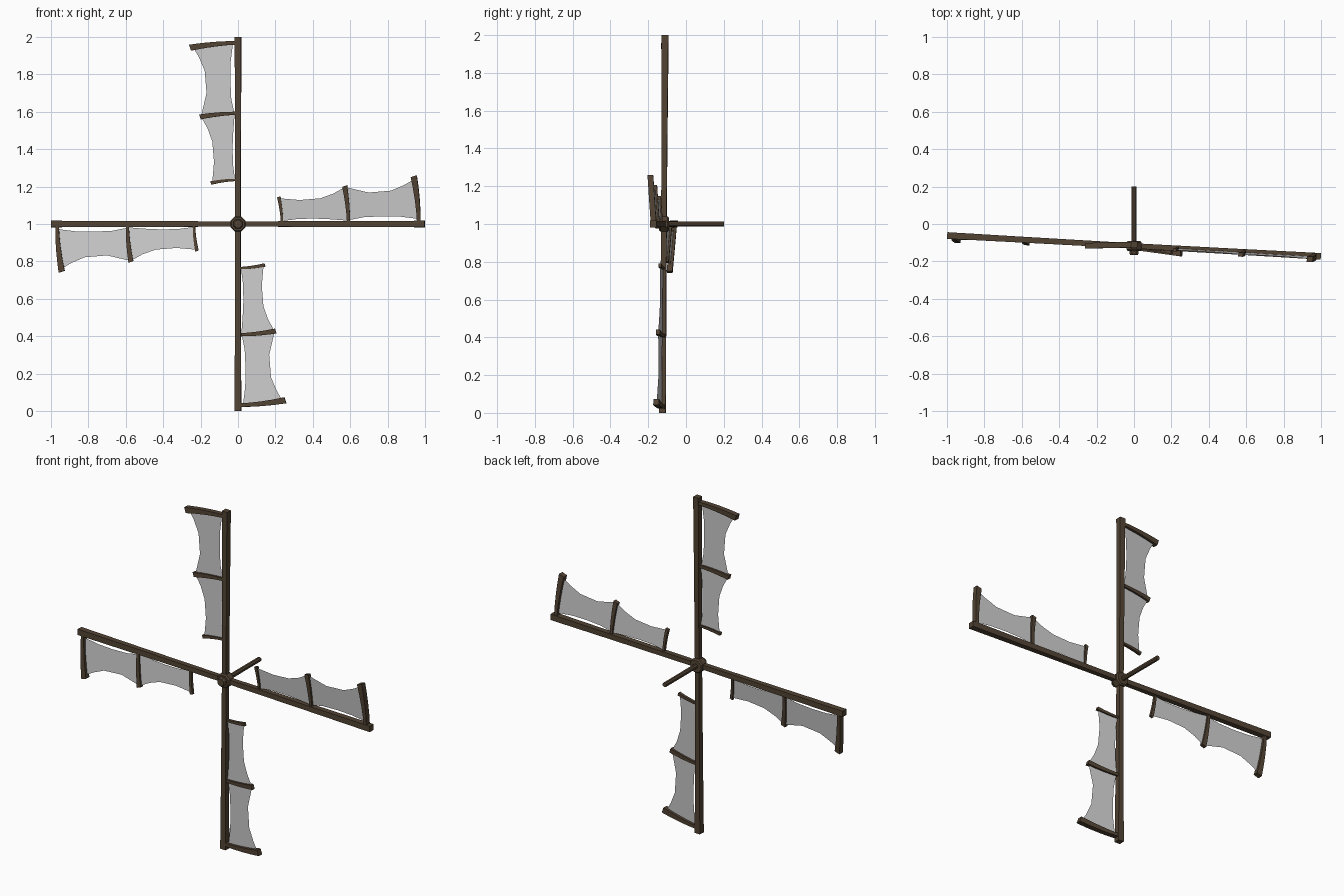
import bpy, math
from mathutils import Matrix, Vector

if "Cube" in bpy.data.objects:
    bpy.data.objects.remove(bpy.data.objects["Cube"])

wood = bpy.data.materials.new("dark_wood")
wood.diffuse_color = (0.085, 0.057, 0.034, 1)
wood.use_nodes = True
wood.node_tree.nodes["Principled BSDF"].inputs["Base Color"].default_value = wood.diffuse_color

# Rotor frame: slightly yawed and tilted about the hub
HUB = Vector((0, -0.117, 1))
ROTOR = (Matrix.Translation(HUB) @ Matrix.Rotation(math.radians(-3.2), 4, 'Z')
         @ Matrix.Rotation(math.radians(-0.4), 4, 'X'))
LEAN = 0.08  # battens and sails lean forward away from the arm


def make(name, verts, faces, mat=None, matrix=None):
    me = bpy.data.meshes.new(name)
    me.from_pydata(verts, [], faces)
    me.update()
    ob = bpy.data.objects.new(name, me)
    bpy.context.collection.objects.link(ob)
    if mat:
        me.materials.append(mat)
    if matrix:
        ob.matrix_world = matrix
    return ob


def loft(name, rings, mat, matrix=None):
    """Skin a list of equal-sized rings and cap both ends."""
    n = len(rings[0])
    verts = [p for ring in rings for p in ring]
    faces = [(i * n + j, i * n + (j + 1) % n, (i + 1) * n + (j + 1) % n, (i + 1) * n + j)
             for i in range(len(rings) - 1) for j in range(n)]
    last = (len(rings) - 1) * n
    faces += [tuple(reversed(range(n))), tuple(range(last, last + n))]
    return make(name, verts, faces, mat, matrix)


def arm(name, matrix):
    rings = []
    for x, h in ((0, 0.014), (0.54, 0.0155), (1.0, 0.0175)):
        rings.append([(x, -h, -h), (x, h, -h), (x, h, h), (x, -h, h)])
    loft(name, rings, wood, matrix)


def batten_x(root, drop, t):
    return root - drop * t ** 1.8


def batten(name, root, drop, length, w0, w1, depth, matrix):
    rings = []
    for i in range(5):
        t = i / 4
        x, z = batten_x(root, drop, t), length * t
        w, d, y = (w0 + (w1 - w0) * t) / 2, depth / 2, -LEAN * z
        tip = 0.05 * t * w / 0.015 * 0.1  # end cut square to the curve
        rings.append([(x - w, y - d, z - tip), (x - w, y + d, z - tip),
                      (x + w, y + d, z + tip), (x + w, y - d, z + tip)])
    rings = [list(reversed(r)) for r in rings]
    loft(name, rings, wood, matrix)


def sail(name, low, high, matrix):
    """Cloth panel between a lower and an upper edge, three rows of points."""
    verts = []
    for f in (0, 0.5, 1):
        for (x0, z0), (x1, z1) in zip(low, high):
            z = z0 + (z1 - z0) * f
            verts.append((x0 + (x1 - x0) * f, -LEAN * z, z))
    n = len(low)
    faces = [(r * n + i, r * n + i + 1, (r + 1) * n + i + 1, (r + 1) * n + i)
             for r in range(2) for i in range(n - 1)]
    make(name, verts, faces, None, matrix)


# Four identical blades around the hub
BATTENS = {  # root position, curve drop, length, root/tip width, depth
    "inner": (0.236, 0.017, 0.145, 0.012, 0.018, 0.016),
    "middle": (0.592, 0.02, 0.203, 0.016, 0.026, 0.022),
    "outer": (0.968, 0.026, 0.255, 0.018, 0.032, 0.03),
}
INNER_LOW = [(0.238, 0.016), (0.32, 0.027), (0.41, 0.029), (0.50, 0.025), (0.588, 0.018)]
INNER_HIGH = [(0.226, 0.137), (0.33, 0.128), (0.44, 0.137), (0.51, 0.162), (0.573, 0.197)]
OUTER_LOW = [(0.592, 0.02), (0.67, 0.036), (0.77, 0.041), (0.87, 0.039), (0.958, 0.028)]
OUTER_HIGH = [(0.575, 0.197), (0.70, 0.168), (0.82, 0.178), (0.89, 0.208), (0.945, 0.24)]

for k, side in enumerate(("right", "top", "left", "bottom")):
    m = ROTOR @ Matrix.Rotation(-k * math.pi / 2, 4, 'Y')
    arm(side + "_arm", m)
    for label, spec in BATTENS.items():
        batten(f"{side}_{label}_batten", *spec, m)
    sail(side + "_inner_sail", INNER_LOW, INNER_HIGH, m)
    sail(side + "_outer_sail", OUTER_LOW, OUTER_HIGH, m)


# Hub, nose cap and axle along y
def turned(name, profile, sides=8):
    rings = []
    for y, r in profile:
        rings.append([(r * math.cos((j + 0.5) * 2 * math.pi / sides), y,
                       1 - r * math.sin((j + 0.5) * 2 * math.pi / sides)) for j in range(sides)])
    loft(name, rings, wood)


turned("hub", [(-0.143, 0.037), (-0.135, 0.044), (-0.098, 0.044), (-0.09, 0.037)])
turned("nose_cap", [(-0.165, 0.022), (-0.157, 0.027), (-0.14, 0.027)])
turned("axle", [(-0.15, 0.014), (0.2, 0.014)])
